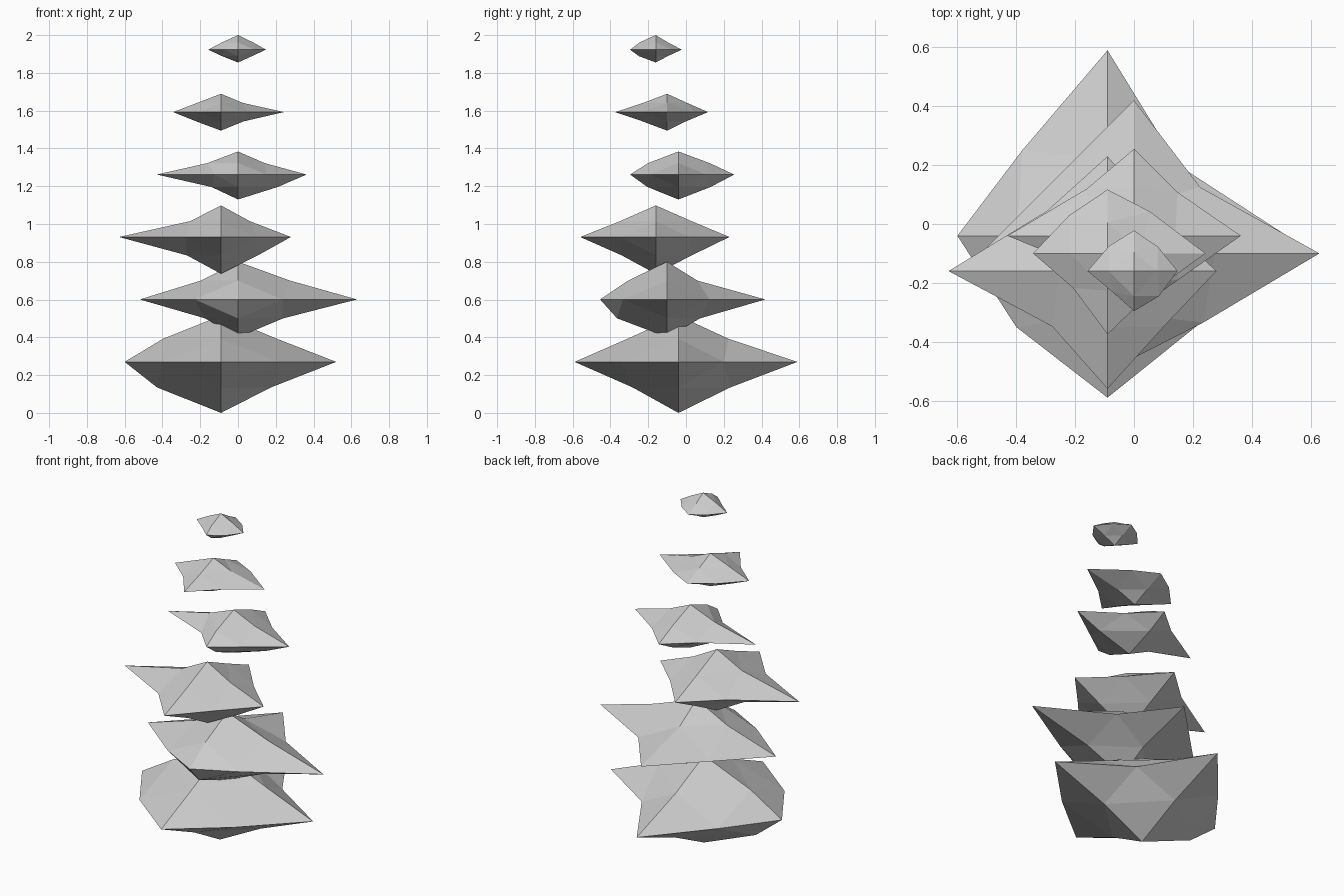
import bpy, bmesh, math

if "Cube" in bpy.data.objects:
    bpy.data.objects.remove(bpy.data.objects["Cube"])

# Per tier: (up, down), tip radii, diagonal offsets, upper and lower mid radii
# Directions run +x, +y, -x, -y; diagonals run back right, back left, front left, front right
TIERS = [
    ((.245, .27), (.61, .63, .51, .55), (.24, .29, .31, .305), (.296, .265, .307, .27), (.265, .275, .339, .243)),
    ((.20, .20), (.63, .52, .52, .355), (.225, .26, .23, .235), (.275, .16, .196, .206), (.24, .175, .175, .265)),
    ((.167, .195), (.37, .39, .54, .40), (.18, .205, .188, .19), (.153, .19, .164, .19), (.195, .19, .18, .18)),
    ((.122, .132), (.363, .295, .43, .256), (.148, .16, .125, .15), (.14, .164, .16, .16), (.21, .17, .14, .164)),
    ((.097, .098), (.333, .217, .253, .275), (.143, .13, .117, .14), (.116, .106, .127, .127), (.12, .10, .132, .13)),
    ((.077, .068), (.148, .138, .158, .136), (.082, .085, .072, .085), (.08, .064, .085, .085), (.075, .064, .085, .09)),
]
AXES = [(1, 0), (0, 1), (-1, 0), (0, -1)]


def make_tier(name, centre, heights, tips, diagonals, upper, lower):
    """Octahedron split once, each corner and edge point pushed to its own radius."""
    bm = bmesh.new()
    cx, cy, cz = centre

    def vert(x, y, z):
        return bm.verts.new((cx + x, cy + y, cz + z))

    def ring(radii, z):
        return [vert(x * r, y * r, z) for (x, y), r in zip(AXES, radii)]

    tip = ring(tips, 0)
    diag = []
    for i, d in enumerate(diagonals):
        (ax, ay), (bx, by) = AXES[i], AXES[(i + 1) % 4]
        diag.append(vert((ax + bx) * d, (ay + by) * d, 0))
    for h, radii in ((heights[0], upper), (-heights[1], lower)):
        apex, mid = vert(0, 0, h), ring(radii, h * .5)
        for i in range(4):
            j = (i + 1) % 4
            for f in ((apex, mid[i], mid[j]), (mid[i], tip[i], diag[i]),
                      (mid[i], diag[i], mid[j]), (mid[j], diag[i], tip[j])):
                bm.faces.new(f if h > 0 else f[::-1])
    bmesh.ops.recalc_face_normals(bm, faces=bm.faces)
    mesh = bpy.data.meshes.new(name)
    bm.to_mesh(mesh)
    bm.free()
    obj = bpy.data.objects.new(name, mesh)
    bpy.context.collection.objects.link(obj)


# Foliage tiers, stacked at even spacing with a repeating sideways shift
for i, tier in enumerate(TIERS):
    centre = (-.09 if i % 2 == 0 else 0, -.04 - .06 * (i % 3), .27 + .3306 * i)
    make_tier(f"foliage_tier_{i + 1}", centre, *tier)
